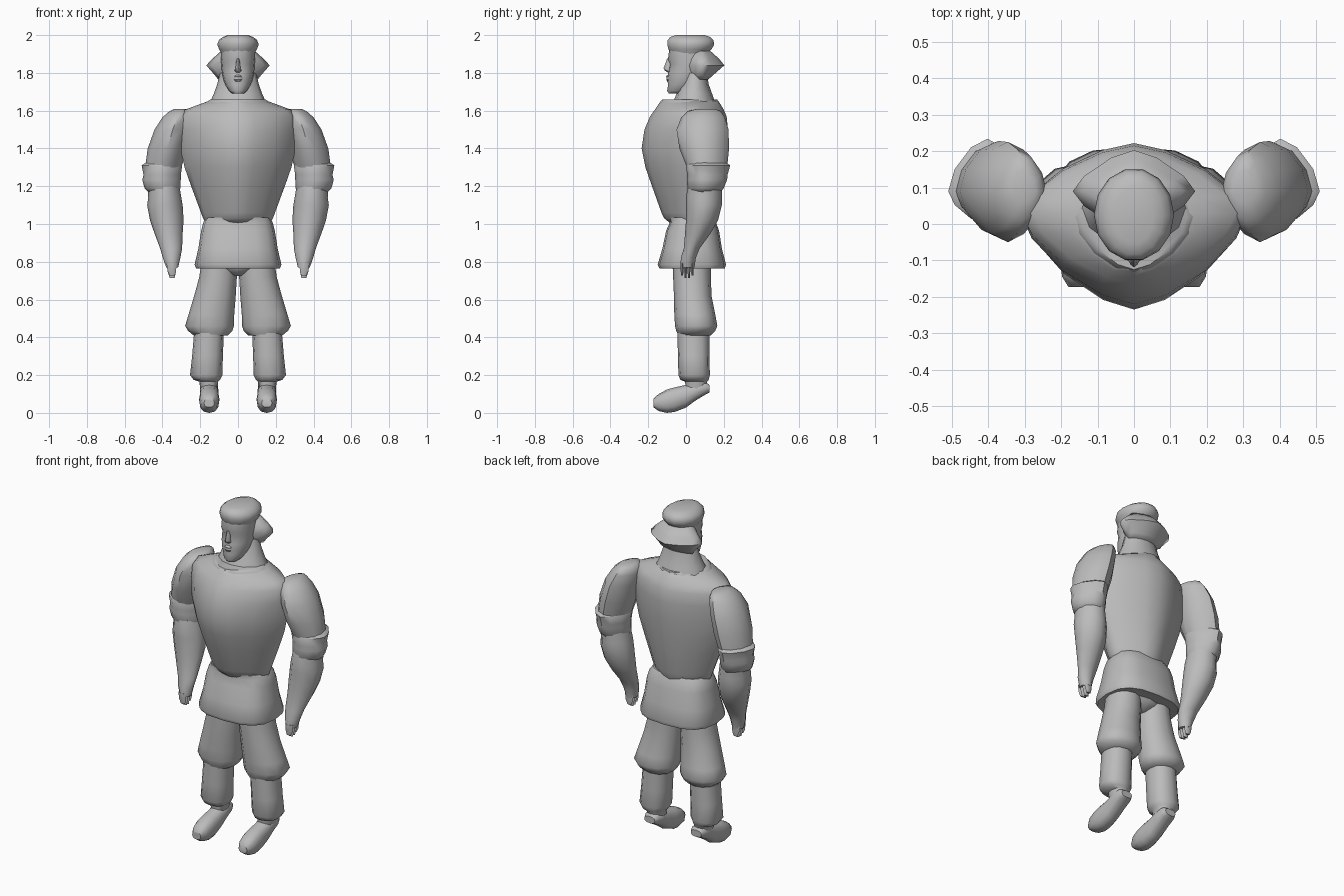
import bpy, bmesh, math

grey = bpy.data.materials.new("plain grey")
grey.diffuse_color = (0.5, 0.5, 0.5, 1)


def finish(name, bm, mirror, angle):
    bmesh.ops.recalc_face_normals(bm, faces=bm.faces)
    me = bpy.data.meshes.new(name)
    bm.to_mesh(me)
    bm.free()
    me.materials.append(grey)
    ob = bpy.data.objects.new(name, me)
    bpy.context.collection.objects.link(ob)
    bpy.ops.object.select_all(action='DESELECT')
    ob.select_set(True)
    bpy.context.view_layer.objects.active = ob
    bpy.ops.object.shade_smooth_by_angle(angle=math.radians(angle))
    if mirror:
        ob.modifiers.new("mirror", 'MIRROR')
    return ob


def loft(name, rings, n=12, power=2.0, mid=None, axis='Z', mirror=False, angle=50):
    """Skin rings (t, a0, a1, b0, b1): position along the axis and the ring's bounds.
    power shapes the ring (1 diamond, 2 oval, 4 boxy); mid is where it is widest in b."""
    bm = bmesh.new()
    loops = []
    for t, a0, a1, b0, b1 in rings:
        loop = []
        m = (b0 + b1) / 2 if mid is None else min(max(mid, b0 + .01), b1 - .01)
        for i in range(n):
            u = 2 * math.pi * i / n
            c, s = math.cos(u), math.sin(u)
            c = math.copysign(abs(c) ** (2 / power), c)
            s = math.copysign(abs(s) ** (2 / power), s)
            a = (a0 + a1) / 2 + (a1 - a0) / 2 * c
            b = m + s * ((b1 - m) if s > 0 else (m - b0))
            loop.append(bm.verts.new((a, b, t) if axis == 'Z' else (a, t, b)))
        loops.append(loop)
    for p, q in zip(loops, loops[1:]):
        for i in range(n):
            j = (i + 1) % n
            bm.faces.new((p[i], p[j], q[j], q[i]))
    bm.faces.new(loops[0])
    bm.faces.new(loops[-1])
    return finish(name, bm, mirror, angle)


def sym(rows):
    """Rings centred on x = 0 from (z, half width, y front, y back)."""
    return [(z, -w, w, f, b) for z, w, f, b in rows]


# Torso, keeled at the chest
loft("torso", sym([
    (1.005, .17, -.085, .15), (1.03, .185, -.115, .16), (1.06, .196, -.13, .168),
    (1.2, .248, -.18, .19), (1.3, .283, -.215, .205), (1.4, .305, -.235, .215),
    (1.5, .312, -.22, .222), (1.57, .31, -.19, .215), (1.605, .28, -.165, .2),
    (1.635, .2, -.145, .182), (1.655, .145, -.13, .168)]),
    n=16, power=1.5, mid=.03)
# Collar
loft("collar", sym([(1.60, .20, -.14, .17), (1.645, .165, -.135, .172), (1.66, .145, -.125, .165)]),
     n=16, power=1.6, mid=.02)
# Tunic skirt and pelvis
loft("tunic_skirt", sym([
    (1.035, .165, -.09, .145), (1.01, .183, -.085, .158), (.965, .195, -.105, .175),
    (.87, .21, -.125, .19), (.785, .23, -.15, .212), (.765, .222, -.14, .205),
    (.775, .19, -.08, .14)]),
    n=16, power=2.7)
loft("pelvis", sym([(.8, .19, -.08, .14), (.76, .12, -.07, .13), (.725, .03, -.03, .09)]))

# Neck and head
loft("neck", sym([(1.64, .15, -.07, .155), (1.69, .128, -.05, .138),
                  (1.74, .11, -.025, .12), (1.80, .095, -.01, .11)]), power=2)
loft("head", sym([
    (1.69, .03, -.09, -.01), (1.705, .048, -.10, .02), (1.735, .066, -.095, .06),
    (1.76, .076, -.098, .09), (1.80, .085, -.095, .11), (1.845, .088, -.085, .12),
    (1.87, .09, -.096, .12), (1.93, .088, -.088, .12)]), n=16, power=2.1)
# Nose and lips
loft("nose", sym([(1.875, .008, -.1, -.07), (1.825, .013, -.119, -.07),
                  (1.812, .018, -.112, -.07), (1.803, .012, -.098, -.07)]), n=8)
loft("lips", sym([(1.755, .015, -.099, -.08), (1.765, .024, -.105, -.08),
                  (1.773, .024, -.102, -.08), (1.78, .022, -.106, -.08),
                  (1.79, .01, -.098, -.08)]), n=8)

# Hair: rolled crown and flared back
loft("hair_crown", sym([
    (1.90, .088, -.08, .115), (1.925, .1, -.096, .138), (1.95, .11, -.102, .153),
    (1.975, .1, -.1, .147), (1.99, .08, -.085, .13), (2.0, .055, -.055, .1)]),
    n=14, power=2)
loft("hair_flare", sym([
    (1.765, .105, 0, .118), (1.785, .12, -.01, .14), (1.84, .168, -.02, .203),
    (1.875, .135, -.02, .175), (1.915, .09, -.02, .13)]),
    n=12, power=1.4, mid=.09, angle=70)

# Arms
loft("upper_arm", [
    (1.61, .27, .335, .06, .15), (1.598, .25, .362, .01, .185), (1.565, .24, .40, -.025, .205),
    (1.5, .25, .442, -.05, .225), (1.4, .268, .478, -.035, .228), (1.3, .30, .492, .005, .218)],
    power=1.7, mid=.09, mirror=True)
loft("sleeve_cuff", [
    (1.325, .305, .488, .01, .215), (1.31, .295, .51, 0, .234), (1.26, .303, .50, .006, .22),
    (1.235, .303, .507, .004, .218), (1.19, .305, .495, .008, .2), (1.165, .315, .47, .02, .18)],
    power=1.6, mid=.09, mirror=True)
loft("forearm", [
    (1.2, .31, .478, .01, .19), (1.14, .30, .475, 0, .19), (1.1, .293, .481, 0, .19),
    (1.02, .288, .466, 0, .17), (.95, .293, .442, -.005, .13), (.87, .296, .412, -.012, .072),
    (.82, .305, .398, -.027, .052), (.77, .317, .38, -.03, .045)],
    power=1.8, mirror=True)
# Fingers
for i in range(4):
    y = -.029 + .018 * i
    tip = .715 + (.012 if i in (0, 3) else 0)
    loft("finger_%d" % (i + 1), [(.79, .325, .378, y, y + .017), (.75, .328, .373, y, y + .017),
                                (tip, .335, .362, y + .003, y + .014)], n=6, mirror=True)

# Baggy trousers
loft("trouser_leg", [
    (.82, .01, .19, -.07, .13), (.72, .006, .205, -.068, .132), (.62, .012, .232, -.064, .135),
    (.52, .02, .262, -.062, .155), (.46, .022, .28, -.058, .166), (.435, .03, .265, -.052, .155),
    (.41, .055, .235, -.04, .13)], power=2.1, mirror=True)
# Boot shafts
loft("boot_shaft", [
    (.43, .075, .232, -.045, .125), (.3, .08, .243, -.043, .125), (.2, .083, .254, -.04, .126),
    (.175, .095, .235, -.03, .12), (.165, .105, .205, -.005, .112), (.12, .108, .198, 0, .11)],
    power=2.3, mirror=True)
# Feet, sloping down to the toe
loft("foot", [
    (.124, .118, .188, .108, .148), (.10, .105, .2, .095, .165), (.05, .103, .202, .065, .165),
    (0, .103, .202, .028, .148), (-.06, .098, .206, .005, .135), (-.10, .1, .205, 0, .124),
    (-.145, .108, .197, .01, .1), (-.173, .125, .18, .03, .075)],
    power=2.4, axis='Y', mirror=True)
